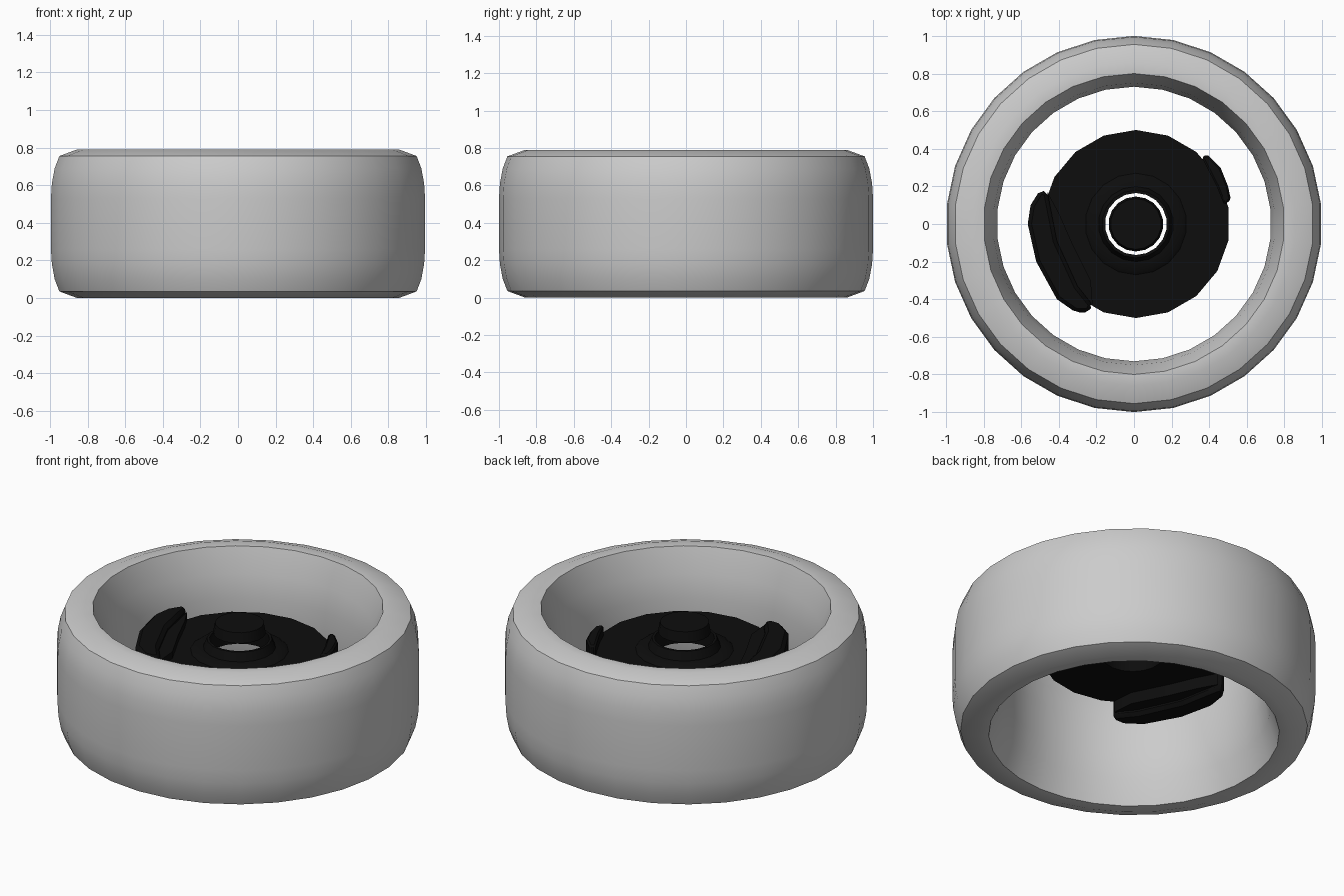
import bpy, bmesh, math
from math import radians, sin, cos

cube = bpy.data.objects.get("Cube")
if cube:
    bpy.data.objects.remove(cube, do_unlink=True)


def material(name, value):
    m = bpy.data.materials.new(name)
    m.use_nodes = True
    colour = (value, value, value, 1)
    m.diffuse_color = colour
    m.node_tree.nodes["Principled BSDF"].inputs["Base Color"].default_value = colour
    return m


grey = material("light grey", 0.6)
black = material("black", 0.004)


def finish(bm, name, mat, angle=35, bevel=0):
    bmesh.ops.recalc_face_normals(bm, faces=bm.faces)
    mesh = bpy.data.meshes.new(name)
    bm.to_mesh(mesh)
    bm.free()
    mesh.materials.append(mat)
    ob = bpy.data.objects.new(name, mesh)
    bpy.context.collection.objects.link(ob)
    if bevel:
        mod = ob.modifiers.new("soft edges", "BEVEL")
        mod.width, mod.segments = bevel, 1
    bpy.ops.object.select_all(action="DESELECT")
    ob.select_set(True)
    bpy.context.view_layer.objects.active = ob
    bpy.ops.object.shade_smooth_by_angle(angle=radians(angle))
    return ob


def lathe(name, profile, sides, mat, cx=0, angle=35):
    """Revolve a closed (radius, z) profile about the upright axis."""
    bm = bmesh.new()
    rings = []
    for i in range(sides):
        a = math.pi / 2 + 2 * math.pi * i / sides
        rings.append([bm.verts.new((cx + r * cos(a), r * sin(a), z)) for r, z in profile])
    n = len(profile)
    for i in range(sides):
        a, b = rings[i], rings[(i + 1) % sides]
        for j in range(n):
            k = (j + 1) % n
            bm.faces.new((a[j], b[j], b[k], a[k]))
    return finish(bm, name, mat, angle)


def prism(name, outline, z0, z1, mat, bevel=0):
    """Extrude a flat outline from z0 up to z1."""
    bm = bmesh.new()
    face = bm.faces.new([bm.verts.new((x, y, z0)) for x, y in outline])
    new = bmesh.ops.extrude_face_region(bm, geom=[face])["geom"]
    verts = [g for g in new if isinstance(g, bmesh.types.BMVert)]
    bmesh.ops.translate(bm, vec=(0, 0, z1 - z0), verts=verts)
    return finish(bm, name, mat, 30, bevel)


# Wheel ring: upper half of the section, mirrored about mid height
HEIGHT = 0.79
upper = [(0.73, 0.5), (0.75, 0.64), (0.80, 0.787), (0.86, HEIGHT),
         (0.955, 0.755), (0.98, 0.69), (0.995, 0.61), (1.0, 0.53)]
lower = [(r, HEIGHT - z) for r, z in reversed(upper)]
lathe("wheel_ring", upper + lower, 30, grey)

# Brake disc with a raised hollow hat and an open centre
lathe("brake_disc", [(0.5, 0.48), (0.5, 0.53), (0.27, 0.53), (0.25, 0.545), (0.2, 0.55),
                     (0.18, 0.60), (0.165, 0.60), (0.168, 0.49), (0.24, 0.48)],
      18, black, 0.01)

# Hub cap above the open centre
bm = bmesh.new()
bmesh.ops.create_cone(bm, cap_ends=True, segments=18, radius1=0.146, radius2=0.135, depth=0.06)
bmesh.ops.translate(bm, vec=(0.01, 0, 0.667), verts=bm.verts)
finish(bm, "hub_cap", black)

# Caliper: curved outer bridge and two thinner pads gripping the disc
bridge = [(-0.46, 0.17), (-0.50, 0.18), (-0.55, 0.10), (-0.565, 0.0), (-0.52, -0.20),
          (-0.41, -0.40), (-0.31, -0.47), (-0.24, -0.47), (-0.22, -0.43),
          (-0.30, -0.33), (-0.41, -0.09)]
prism("caliper_bridge", bridge, 0.38, 0.60, black, 0.02)
pad = [(-0.46, 0.17), (-0.40, 0.06), (-0.33, -0.10), (-0.23, -0.30),
       (-0.22, -0.43), (-0.30, -0.38), (-0.44, -0.09)]
for name, z0, z1 in (("caliper_upper_pad", 0.53, 0.57), ("caliper_lower_pad", 0.41, 0.48)):
    prism(name, pad, z0, z1, black)

# Small bracket on the opposite edge of the disc
bracket = [(0.36, 0.355), (0.39, 0.37), (0.46, 0.30), (0.50, 0.20), (0.515, 0.13),
           (0.48, 0.10), (0.44, 0.20)]
prism("bracket", bracket, 0.45, 0.59, black, 0.01)
